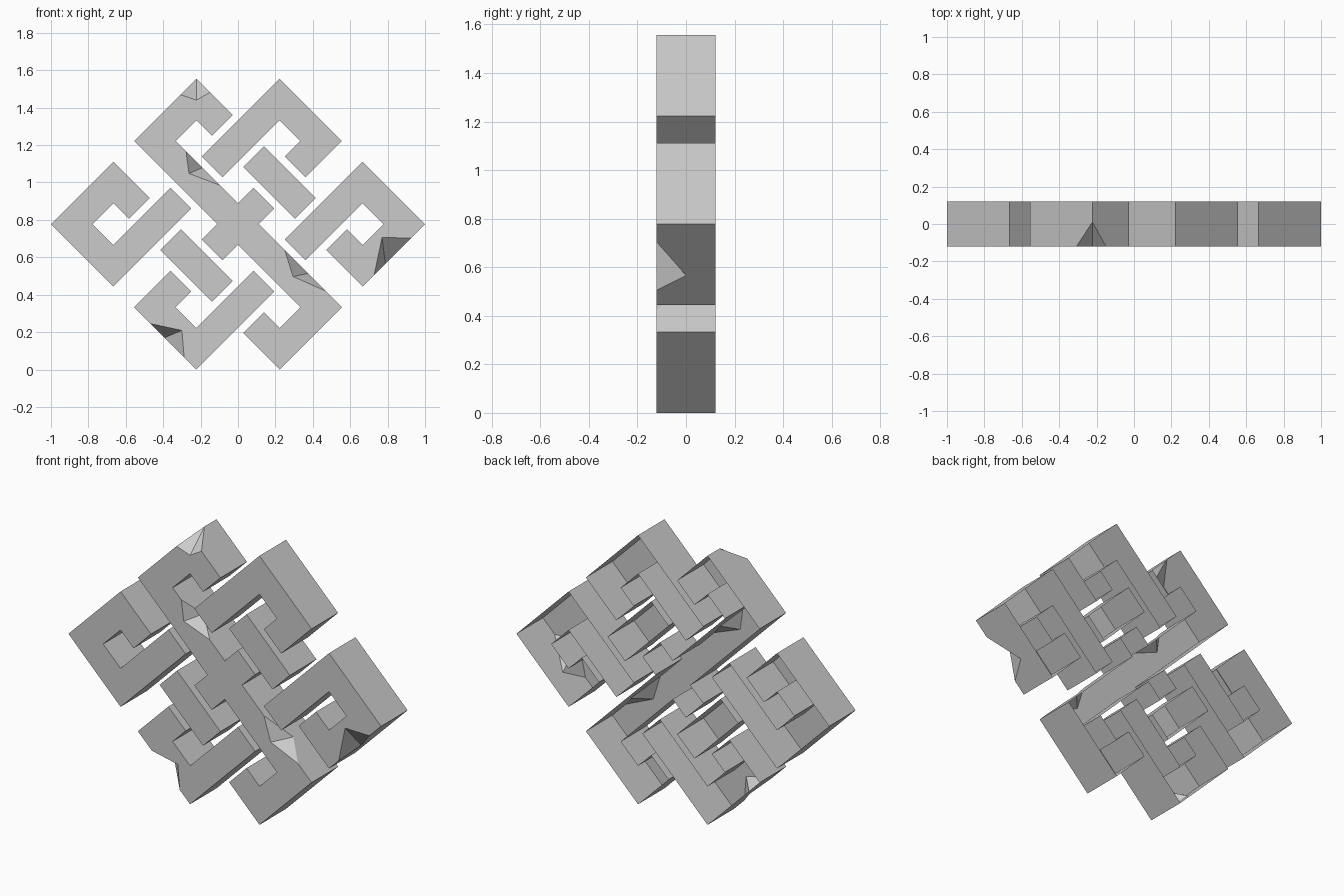
import bpy
import bmesh
from mathutils import Vector

cube = bpy.data.objects.get("Cube")
if cube:
    bpy.data.objects.remove(cube, do_unlink=True)

DEPTH = 0.121      # half thickness
CELL = 1 / 9       # half of a strip width, along the diagonals
MID_Z = 7 / 9

grey = bpy.data.materials.new("stone_grey")
grey.use_nodes = True
grey.diffuse_color = (0.6, 0.6, 0.6, 1)
grey.node_tree.nodes["Principled BSDF"].inputs["Base Color"].default_value = (0.6, 0.6, 0.6, 1)


def turned(outline):
    """Half turn about the middle of the knot."""
    return [(-p, -q) for p, q in outline]


def new_object(name, bm):
    mesh = bpy.data.meshes.new(name)
    bmesh.ops.recalc_face_normals(bm, faces=bm.faces[:])
    bm.to_mesh(mesh)
    bm.free()
    obj = bpy.data.objects.new(name, mesh)
    bpy.context.collection.objects.link(obj)
    return obj


def prism(name, outline):
    """Slab from an outline on the diagonal grid."""
    bm = bmesh.new()
    rings = []
    for y in (-DEPTH, DEPTH):
        rings.append([bm.verts.new(((p - q) / 2 * CELL, y, MID_Z + (p + q) / 2 * CELL))
                      for p, q in outline])
        bm.faces.new(rings[-1])
    front, back = rings
    for i in range(len(front)):
        bm.faces.new((front[i - 1], front[i], back[i], back[i - 1]))
    return new_object(name, bm)


def chip_cutter(chips):
    """Wedges: a and b on the front edge, c on the front face, d deep in the wall."""
    bm = bmesh.new()
    for a, b, c, d, extra in chips:
        a, b, c = (Vector((x, -DEPTH, z)) for x, z in (a, b, c))
        d = Vector(d)
        grow = 0.15
        points = [c + (c - d) * grow, d + (d - c) * grow,
                  a + (a * 2 - c - d) * grow, b + (b * 2 - c - d) * grow]
        points += [Vector(e) for e in extra]
        verts = [bm.verts.new(pt) for pt in points]
        bmesh.ops.convex_hull(bm, input=verts)
    obj = new_object("chip_cutter", bm)
    obj.hide_render = True
    return obj


def build(name, outline, chips=()):
    obj = prism(name, outline)
    # broken chips
    if chips:
        cutter = chip_cutter(chips)
        mod = obj.modifiers.new("chips", "BOOLEAN")
        mod.operation = "DIFFERENCE"
        mod.solver = "EXACT"
        mod.object = cutter
        graph = bpy.context.evaluated_depsgraph_get()
        graph.update()
        cut = bpy.data.meshes.new_from_object(obj.evaluated_get(graph))
        obj.modifiers.clear()
        obj.data = cut
        bpy.data.objects.remove(cutter, do_unlink=True)
    # the shell is open at the back
    bm = bmesh.new()
    bm.from_mesh(obj.data)
    backs = [f for f in bm.faces if all(v.co.y > DEPTH - 1e-4 for v in f.verts)]
    bmesh.ops.delete(bm, geom=backs, context="FACES_ONLY")
    bm.to_mesh(obj.data)
    bm.free()
    obj.data.materials.clear()
    obj.data.materials.append(grey)


# outlines in half strip widths along the two diagonals
half_cross = [(2.5, -1), (2.5, 1), (1, 1), (1, 7), (3, 7), (3, 5.5),
              (5, 5.5), (5, 9), (-1, 9), (-1, 1)]
upper_hook = [(1.5, 5), (9, 5), (9, -1), (5.5, -1), (5.5, 1), (7, 1), (7, 3), (1.5, 3)]
side_hook = [(-9, 9), (-3, 9), (-3, 5.5), (-5, 5.5), (-5, 7), (-7, 7),
             (-7, 5), (-1.5, 5), (-1.5, 3), (-9, 3)]
bar = [(3, 2.5), (5, 2.5), (5, -2.5), (3, -2.5)]

# chips: edge point, edge point, face point, deep point, extra cutter points
peak_chip = ((-0.31, 1.47), (-0.145, 1.485), (-0.222, 1.44), (-0.222, 0.01, 1.555),
             [(-0.222, -0.2, 1.62)])
upper_chip = ((-0.278, 1.167), (-0.096, 0.985), (-0.262, 1.048), (-0.19, -0.04, 1.079), [])
lower_chip = ((0.25, 0.639), (0.469, 0.42), (0.294, 0.497), (0.375, -0.03, 0.514), [])
side_chip = ((0.925, 0.703), (0.728, 0.506), (0.77, 0.706), (0.788, 0.0, 0.566), [])
base_chip = ((-0.467, 0.245), (-0.288, 0.066), (-0.3, 0.209), (-0.392, -0.02, 0.17), [])

build("central_band", half_cross + turned(half_cross), [peak_chip, upper_chip, lower_chip])
build("upper_hook", upper_hook)
build("lower_hook", turned(upper_hook), [base_chip])
build("right_hook", side_hook)
build("left_hook", turned(side_hook), [side_chip])
build("upper_bar", bar)
build("lower_bar", turned(bar))
